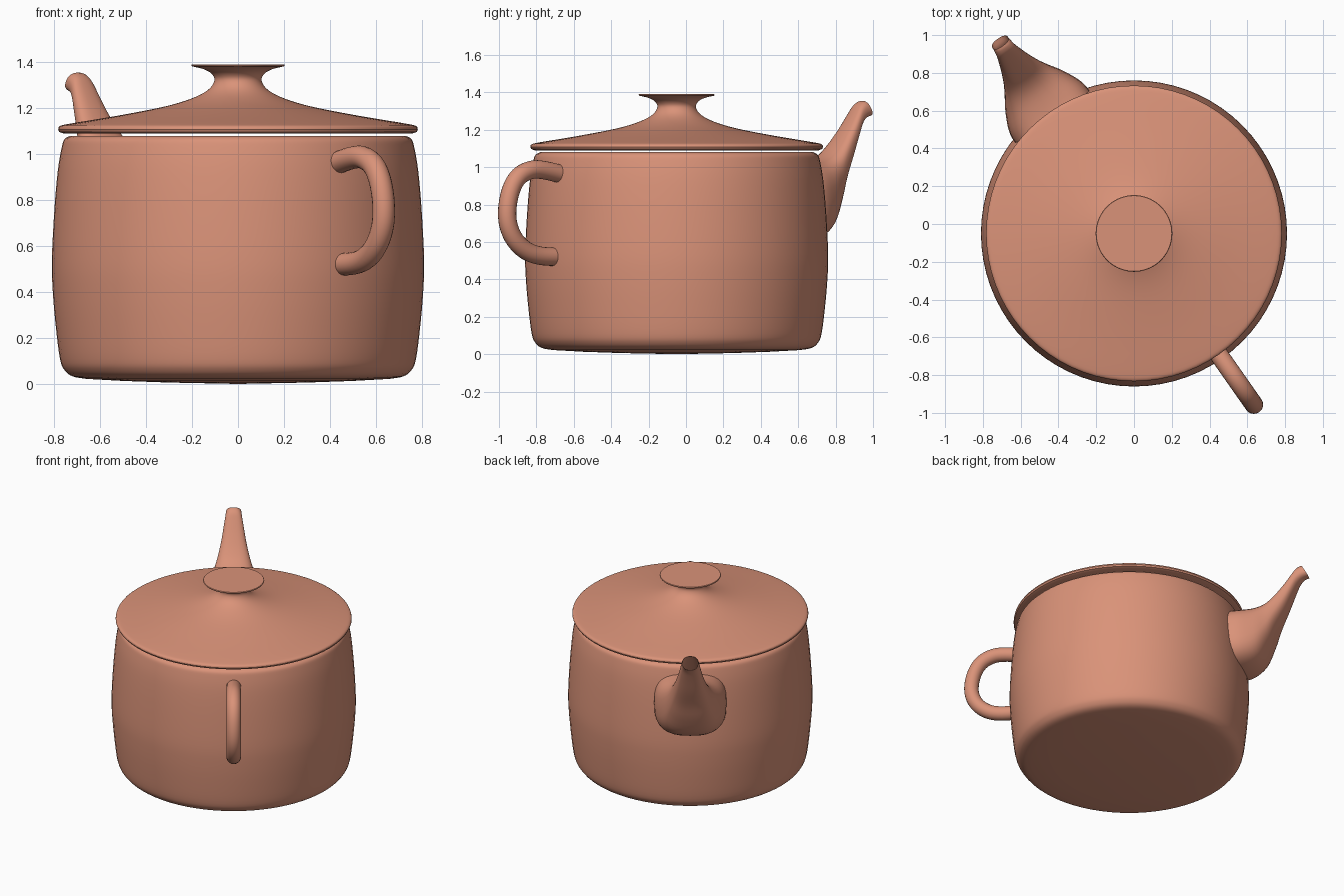
import bpy, bmesh, math
from mathutils import Vector

if "Cube" in bpy.data.objects:
    bpy.data.objects.remove(bpy.data.objects["Cube"])

CENTRE = Vector((0, -0.05, 0))
ANGLE = math.radians(-55)          # handle direction; spout points the opposite way

clay = bpy.data.materials.new("terracotta")
clay.diffuse_color = (0.70, 0.29, 0.19, 1)
clay.use_nodes = True
clay.node_tree.nodes["Principled BSDF"].inputs["Base Color"].default_value = clay.diffuse_color


def smooth(points, steps=4):
    """Catmull-Rom refinement of a list of tuples."""
    pts = [Vector(p) for p in points]
    pts = [2 * pts[0] - pts[1]] + pts + [2 * pts[-1] - pts[-2]]
    out = []
    for a, b, c, d in zip(pts, pts[1:], pts[2:], pts[3:]):
        for i in range(steps):
            t = i / steps
            out.append(0.5 * (2 * b + (c - a) * t + (2 * a - 5 * b + 4 * c - d) * t ** 2
                              + (3 * b - 3 * c + d - a) * t ** 3))
    return out + [pts[-2]]


def loft(name, rings, rotation=0.0, angle=40):
    """Skin a list of closed rings into a smooth object."""
    bm = bmesh.new()
    rows = [[bm.verts.new(p) for p in ring] for ring in rings]
    n = len(rows[0])
    for a, b in zip(rows, rows[1:]):
        for i in range(n):
            j = (i + 1) % n
            bm.faces.new((a[i], a[j], b[j], b[i]))
    bmesh.ops.remove_doubles(bm, verts=bm.verts, dist=1e-5)
    bmesh.ops.recalc_face_normals(bm, faces=bm.faces)
    mesh = bpy.data.meshes.new(name)
    bm.to_mesh(mesh)
    bm.free()
    mesh.materials.append(clay)
    ob = bpy.data.objects.new(name, mesh)
    ob.location = CENTRE
    ob.rotation_euler.z = rotation
    bpy.context.collection.objects.link(ob)
    bpy.ops.object.select_all(action='DESELECT')
    bpy.context.view_layer.objects.active = ob
    ob.select_set(True)
    bpy.ops.object.shade_smooth_by_angle(angle=math.radians(angle))
    return ob


def lathe(name, profile, n=72):
    turns = [2 * math.pi * i / n for i in range(n)]
    return loft(name, [[(r * math.cos(a), r * math.sin(a), z) for a in turns]
                       for r, z in profile])


# Pot body: slightly convex base, barrel wall, rolled-in rim
wall = smooth([(0.66, 0.022), (0.72, 0.033), (0.755, 0.06), (0.775, 0.11), (0.793, 0.25),
               (0.806, 0.40), (0.81, 0.54), (0.799, 0.76), (0.784, 0.93), (0.767, 1.03),
               (0.755, 1.065), (0.73, 1.08)])
lathe("body", [(0, 0), (0.3, 0.006), (0.5, 0.013)] + [tuple(p) for p in wall]
      + [(0.70, 1.078), (0.67, 1.06)])

# Lid with flared knob
dome = smooth([(0.783, 1.108), (0.775, 1.122), (0.73, 1.133), (0.52, 1.168), (0.32, 1.207),
               (0.20, 1.243), (0.13, 1.28), (0.103, 1.32), (0.115, 1.35), (0.15, 1.37),
               (0.20, 1.382)])
lathe("lid", [(0, 1.09), (0.4, 1.09), (0.76, 1.09), (0.778, 1.097)]
      + [tuple(p) for p in dome] + [(0.203, 1.387), (0.20, 1.391), (0, 1.391)])

# Handle: round tube swept along a loop in the radial plane
path = smooth([(0.72, 0.955), (0.86, 0.983), (0.95, 0.985), (1.03, 0.95), (1.08, 0.88),
               (1.105, 0.78), (1.098, 0.69), (1.055, 0.61), (0.98, 0.552), (0.88, 0.525),
               (0.73, 0.52)])
rings = []
for i, p in enumerate(path):
    t = (path[min(i + 1, len(path) - 1)] - path[max(i - 1, 0)]).normalized()
    ring = []
    for k in range(20):
        a = 2 * math.pi * k / 20
        u, v = 0.049 * math.cos(a), 0.049 * math.sin(a)
        ring.append((p.x - t.y * u, v, p.y + t.x * u))
    rings.append(ring)
loft("handle", rings, ANGLE)

# Spout: sections as upper radius, upper z, lower radius, lower z, half width
sections = [(0.70, 1.02, 0.70, 0.60, 0.24), (0.80, 1.02, 0.82, 0.60, 0.235),
            (0.90, 1.035, 0.93, 0.655, 0.19), (0.97, 1.07, 1.0, 0.78, 0.145),
            (1.03, 1.13, 1.05, 0.91, 0.113), (1.09, 1.21, 1.11, 1.04, 0.086),
            (1.14, 1.285, 1.16, 1.16, 0.068), (1.17, 1.33, 1.19, 1.225, 0.058),
            (1.195, 1.35, 1.22, 1.26, 0.053), (1.212, 1.355, 1.258, 1.275, 0.05)]
rings = []
for s, (ur, uz, lr, lz, w) in enumerate(smooth(sections)):
    power = 2 / (2.9 - 0.6 * s / (4 * len(sections)))   # squarish base, rounder tip
    ring = []
    for k in range(32):
        a = 2 * math.pi * k / 32
        c = math.copysign(abs(math.cos(a)) ** power, math.cos(a))
        h = math.copysign(abs(math.sin(a)) ** power, math.sin(a))
        f = (h + 1) / 2
        ring.append((lr + (ur - lr) * f, c * w, lz + (uz - lz) * f))
    rings.append(ring)
loft("spout", rings, ANGLE + math.pi, 60)
